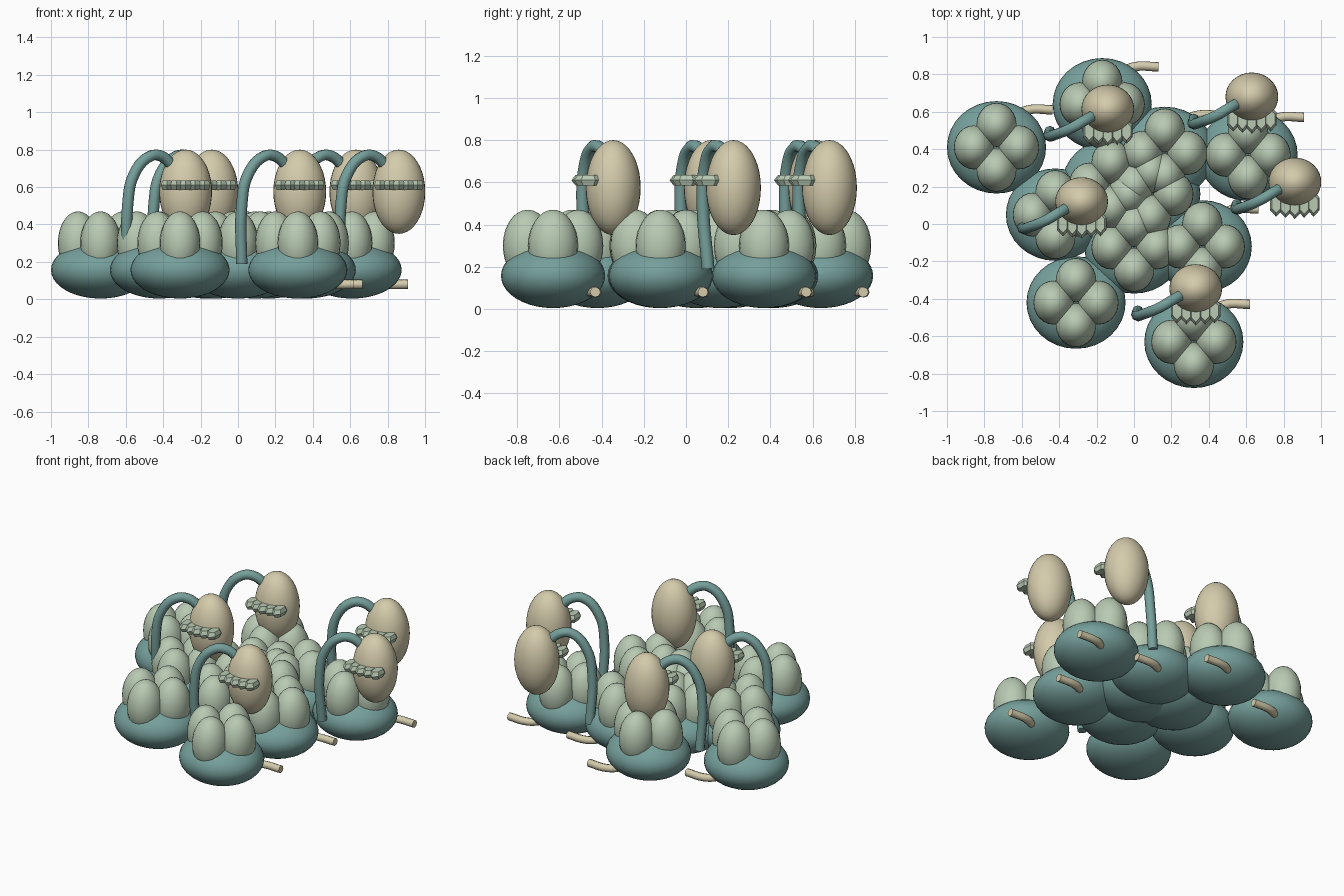
import bpy, bmesh, math
from mathutils import Matrix, Vector

if "Cube" in bpy.data.objects:
    bpy.data.objects.remove(bpy.data.objects["Cube"])


def material(name, rgb):
    m = bpy.data.materials.new(name)
    m.diffuse_color = (*rgb, 1)
    m.use_nodes = True
    m.node_tree.nodes["Principled BSDF"].inputs["Base Color"].default_value = m.diffuse_color
    return m


TEAL = material("teal", (0.18, 0.35, 0.33))
SAGE = material("pale_sage", (0.48, 0.59, 0.45))
CREAM = material("cream", (0.66, 0.60, 0.41))


def finish(name, bm, mat, smooth=True):
    bmesh.ops.recalc_face_normals(bm, faces=bm.faces[:])
    me = bpy.data.meshes.new(name)
    for f in bm.faces:
        f.smooth = smooth
    bm.to_mesh(me)
    bm.free()
    me.materials.append(mat)
    ob = bpy.data.objects.new(name, me)
    bpy.context.collection.objects.link(ob)
    return ob


def ellipsoid(bm, centre, radii, seg=32, rings=20):
    mat = Matrix.Translation(centre) @ Matrix.Diagonal((*radii, 1))
    bmesh.ops.create_uvsphere(bm, u_segments=seg, v_segments=rings, radius=1, matrix=mat)


def tube(name, points, radius, mat):
    cu = bpy.data.curves.new(name, 'CURVE')
    cu.dimensions = '3D'
    cu.bevel_depth = radius
    cu.bevel_resolution = 2
    cu.use_fill_caps = True
    cu.resolution_u = 5
    sp = cu.splines.new('BEZIER')
    sp.bezier_points.add(len(points) - 1)
    for bp, p in zip(sp.bezier_points, points):
        bp.co = p
        bp.handle_left_type = bp.handle_right_type = 'AUTO'
    cu.materials.append(mat)
    ob = bpy.data.objects.new(name, cu)
    bpy.context.collection.objects.link(ob)


# Cushion bodies, each with four upright lobes and a creeping runner
bodies = [(-.735, .41), (-.17, .64), (.61, .37), (-.42, .05), (.165, .38),
          (-.31, -.42), (.32, -.63), (.365, -.12), (0, -.125),
          (-.12, .21), (.09, .16)]
runners = {0, 1, 2, 4, 6, 7}
for i, (x, y) in enumerate(bodies):
    bm = bmesh.new()
    ellipsoid(bm, (x, y, .157), (.265, .247, .153))
    finish(f"body_{i}", bm, TEAL)

    bm = bmesh.new()
    for k in range(4):
        a = k * math.pi / 2
        ellipsoid(bm, (x + .12 * math.cos(a), y + .12 * math.sin(a), .30),
                  (.108, .118, .17), 24, 16)
    finish(f"lobes_{i}", bm, SAGE)

    if i in runners:
        path = [(.06, .10, .10), (.11, .17, .085), (.17, .20, .08), (.30, .20, .08)]
        tube(f"runner_{i}", [(x + a, y + b, c) for a, b, c in path], .025, CREAM)

# Nodding heads, each on a hooked stalk with a scalloped frill in front
heads = [(-.14, .615), (.63, .68), (.86, .225), (-.28, .12), (.33, -.345)]
hook = [(-.31, -.12, .19), (-.31, -.145, .50), (-.275, -.135, .67),
        (-.19, -.10, .765), (-.13, -.065, .765), (-.07, -.03, .715)]
for i, (x, y) in enumerate(heads):
    bm = bmesh.new()
    ellipsoid(bm, (x, y, .575), (.141, .13, .225))
    finish(f"head_{i}", bm, CREAM)
    tube(f"stalk_{i}", [(x + a, y + b, c) for a, b, c in hook], .03, TEAL)

    # Frill: row of flattened six-sided beads
    bm = bmesh.new()
    for k in range(5):
        cx = x + (k - 2) * .05
        cy = y - .13 + .006 * abs(k - 2)
        loops = []
        for dz, s in ((-.025, .72), (0, 1), (.025, .72)):
            loops.append([bm.verts.new((cx + .037 * s * math.sin(j * math.pi / 3),
                                        cy + .068 * s * math.cos(j * math.pi / 3),
                                        .61 + dz)) for j in range(6)])
        for lo, hi in zip(loops, loops[1:]):
            for j in range(6):
                n = (j + 1) % 6
                bm.faces.new((lo[j], lo[n], hi[n], hi[j]))
        bm.faces.new(loops[0])
        bm.faces.new(loops[-1])
    finish(f"frill_{i}", bm, SAGE, smooth=False)
